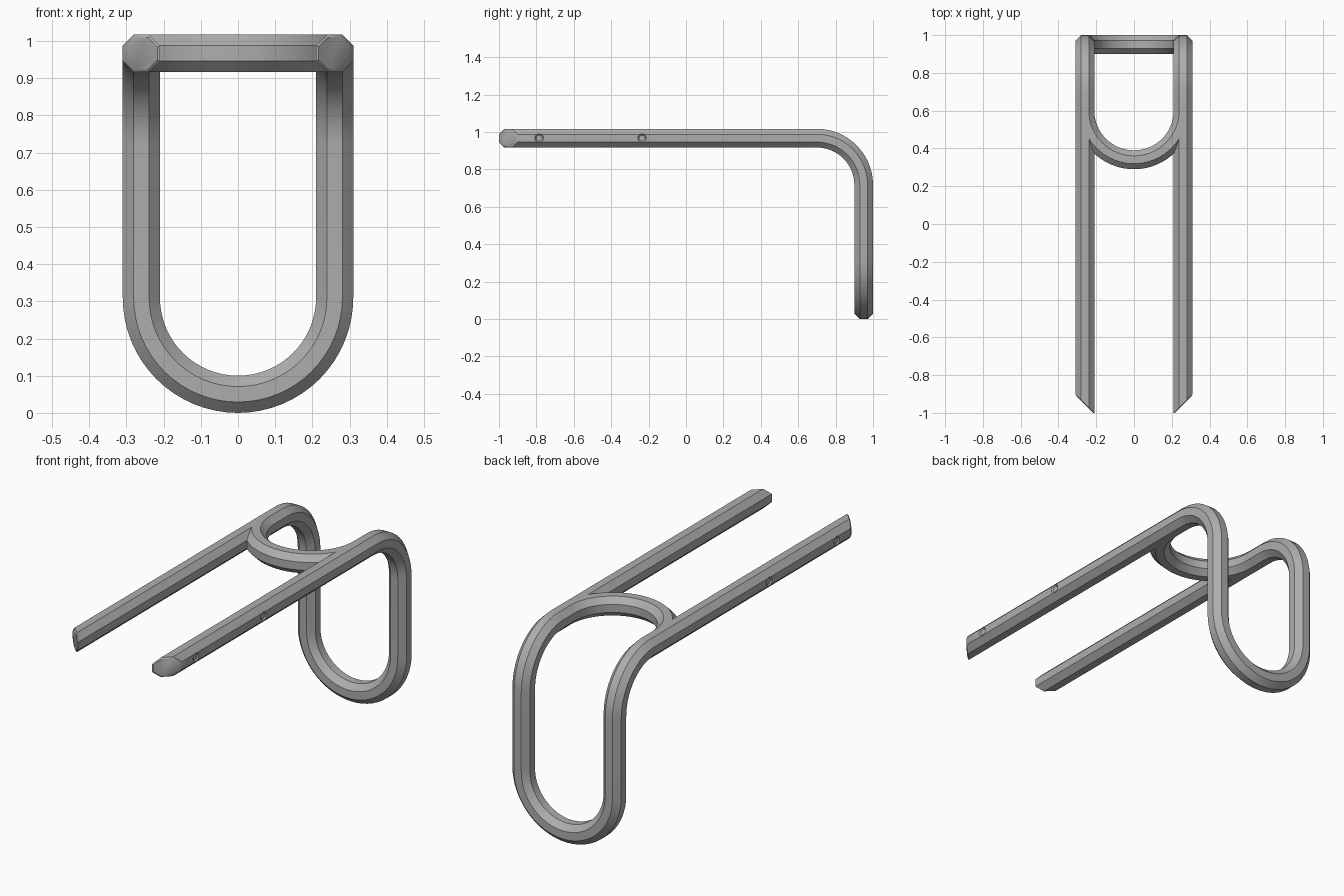
import bpy, bmesh
from math import sin, cos, pi
from mathutils import Vector, Matrix

cube = bpy.data.objects.get("Cube")
if cube:
    bpy.data.objects.remove(cube, do_unlink=True)

HALF = 0.26      # tube centre line distance from the middle
TUBE = 0.05      # half width of the octagonal tube
TOP = 0.967      # height of the upper centre line
BEND = 0.25      # radius of the side bend
BEND_Y = BACK = 0.70
BEND_LEN = BEND * pi / 2
X, Y, Z = Vector((1, 0, 0)), Vector((0, 1, 0)), Vector((0, 0, 1))

# Material
metal = bpy.data.materials.new("grey metal")
metal.use_nodes = True
GREY = (0.42, 0.42, 0.42, 1)
metal.diffuse_color = GREY
metal.node_tree.nodes["Principled BSDF"].inputs["Base Color"].default_value = GREY


def octagon(scale=1.0):
    r = TUBE / cos(pi / 8) * scale
    return [(r * cos(pi / 8 + i * pi / 4), r * sin(pi / 8 + i * pi / 4)) for i in range(8)]


def skin(name, rings, closed):
    """Join rings of points into a solid tube."""
    bm = bmesh.new()
    rows = [[bm.verts.new(p) for p in ring] for ring in rings]
    pairs = list(zip(rows, rows[1:]))
    if closed:
        pairs.append((rows[-1], rows[0]))
    else:
        bm.faces.new(rows[0])
        bm.faces.new(rows[-1])
    for a, b in pairs:
        for i in range(8):
            j = (i + 1) % 8
            bm.faces.new((a[i], a[j], b[j], b[i]))
    bmesh.ops.recalc_face_normals(bm, faces=bm.faces)
    mesh = bpy.data.meshes.new(name)
    bm.to_mesh(mesh)
    bm.free()
    mesh.materials.append(metal)
    obj = bpy.data.objects.new(name, mesh)
    bpy.context.collection.objects.link(obj)
    return obj


def bent(s):
    """Position, direction and outer normal at length s along the side bend."""
    a = min(max(s / BEND_LEN, 0), 1) * pi / 2
    pos = Vector((0, BEND_Y + BEND * sin(a), TOP - BEND + BEND * cos(a)))
    along = Y * cos(a) - Z * sin(a)
    pos += along * (s - a * BEND)
    return pos, along, Y * sin(a) + Z * cos(a)


# Closed loop: a racetrack outline folded over the bend
s_top = -0.10
s_low = BEND_LEN + TOP - BEND - (HALF + TUBE)
ARC, STEPS = 32, 14
track = []
for i in range(ARC + 1):
    a = pi + pi * i / ARC
    track.append((HALF * cos(a), s_top + HALF * sin(a), cos(a), sin(a)))
for i in range(STEPS + 1):
    track.append((HALF, BEND_LEN * i / STEPS, 1, 0))
for i in range(ARC + 1):
    a = pi * i / ARC
    track.append((HALF * cos(a), s_low + HALF * sin(a), cos(a), sin(a)))
for i in range(STEPS + 1):
    track.append((-HALF, BEND_LEN * (1 - i / STEPS), -1, 0))

rings = []
for u, s, out_u, out_s in track:
    pos, along, normal = bent(s)
    side = X * out_u + along * out_s
    rings.append([pos + X * u + side * a + normal * b for a, b in octagon()])
frame = skin("bent_loop_frame", rings, True)


def apply_boolean(obj, tool, operation):
    mod = obj.modifiers.new("cut", 'BOOLEAN')
    mod.operation, mod.solver, mod.object = operation, 'EXACT', tool
    bpy.context.view_layer.objects.active = obj
    bpy.ops.object.modifier_apply(modifier=mod.name)
    bpy.data.objects.remove(tool, do_unlink=True)


def hole_cutter(side, y):
    """Countersunk blind hole on the outer side of a rail."""
    bm = bmesh.new()
    for r1, r2, depth, x in ((0.016, 0.024, 0.010, 0.306), (0.016, 0.016, 0.04, 0.285)):
        bmesh.ops.create_cone(bm, cap_ends=True, segments=20, radius1=r1, radius2=r2, depth=depth,
                              matrix=Matrix.Translation((side * x, y, TOP)) @ Matrix.Rotation(side * pi / 2, 4, 'Y'))
    mesh = bpy.data.meshes.new("hole_cutter")
    bm.to_mesh(mesh)
    bm.free()
    mesh.materials.append(metal)
    obj = bpy.data.objects.new("hole_cutter", mesh)
    bpy.context.collection.objects.link(obj)
    obj.hide_render = True
    return obj


# Straight rails with mitred, slightly chamfered ends and two holes each
CHAMFER = 0.007
for side, name in ((1, "left_rail"), (-1, "right_rail")):
    def ring(y, slope, scale=1.0):
        return [Vector((side * (HALF + a), y + slope * a, TOP + b)) for a, b in octagon(scale)]
    tip = -1 + TUBE - CHAMFER
    rail = skin(name, [ring(BACK - 0.1, 0), ring(tip + CHAMFER, 1),
                       ring(tip, 1, 1 - CHAMFER / TUBE)], False)
    for y in (-0.785, -0.235):
        cutter = hole_cutter(side, y)
        apply_boolean(rail, cutter, 'DIFFERENCE')
    apply_boolean(frame, rail, 'UNION')

# Smooth bends, sharp tube edges
bpy.ops.object.select_all(action='DESELECT')
frame.select_set(True)
bpy.context.view_layer.objects.active = frame
bpy.ops.object.shade_smooth_by_angle(angle=0.5)
